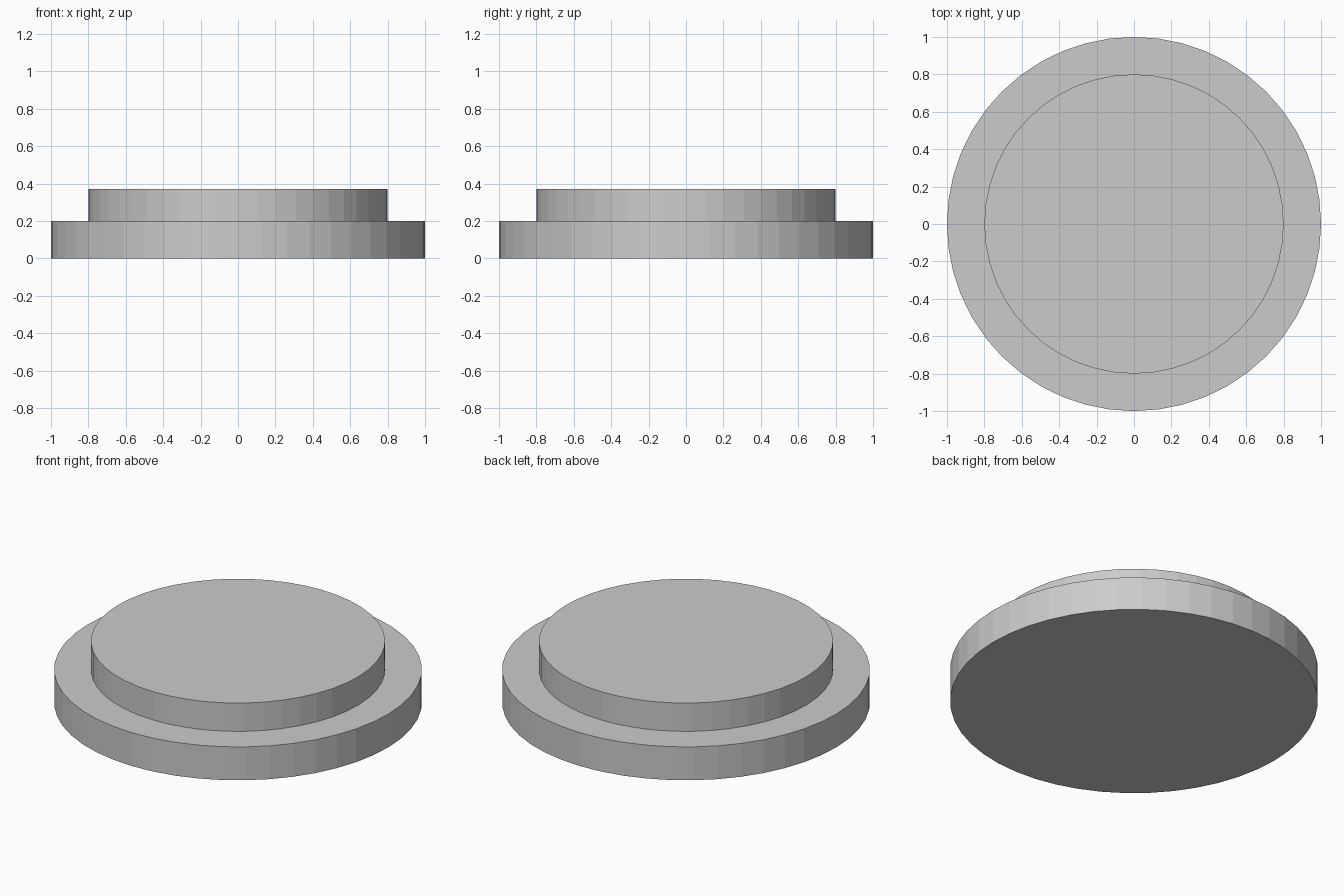
import bpy, bmesh

if "Cube" in bpy.data.objects:
    bpy.data.objects.remove(bpy.data.objects["Cube"])

SIDES = 48
BASE_RADIUS, BASE_HEIGHT = 1.0, 0.2
TOP_RADIUS, TOP_HEIGHT = 0.8, 0.37

bm = bmesh.new()

# Lower disc
bmesh.ops.create_circle(bm, cap_ends=True, segments=SIDES, radius=BASE_RADIUS)


def raise_face(face, height):
    """Extrude a cap straight up and return the new cap."""
    cap = bmesh.ops.extrude_discrete_faces(bm, faces=[face])["faces"][0]
    for v in cap.verts:
        v.co.z = height
    return cap


bottom = bm.faces[:][0]
bottom_ring = bottom.verts[:]
cap = raise_face(bottom, BASE_HEIGHT)
bm.faces.new(bottom_ring)  # close the underside

# Upper disc: inset the top to leave a ledge, then raise it
inset = bmesh.ops.extrude_discrete_faces(bm, faces=[cap])["faces"][0]
for v in inset.verts:
    v.co.xy *= TOP_RADIUS / BASE_RADIUS
raise_face(inset, TOP_HEIGHT)

bmesh.ops.recalc_face_normals(bm, faces=bm.faces[:])
mesh = bpy.data.meshes.new("stepped_round_base")
bm.to_mesh(mesh)
bm.free()
bpy.context.collection.objects.link(bpy.data.objects.new("stepped_round_base", mesh))
